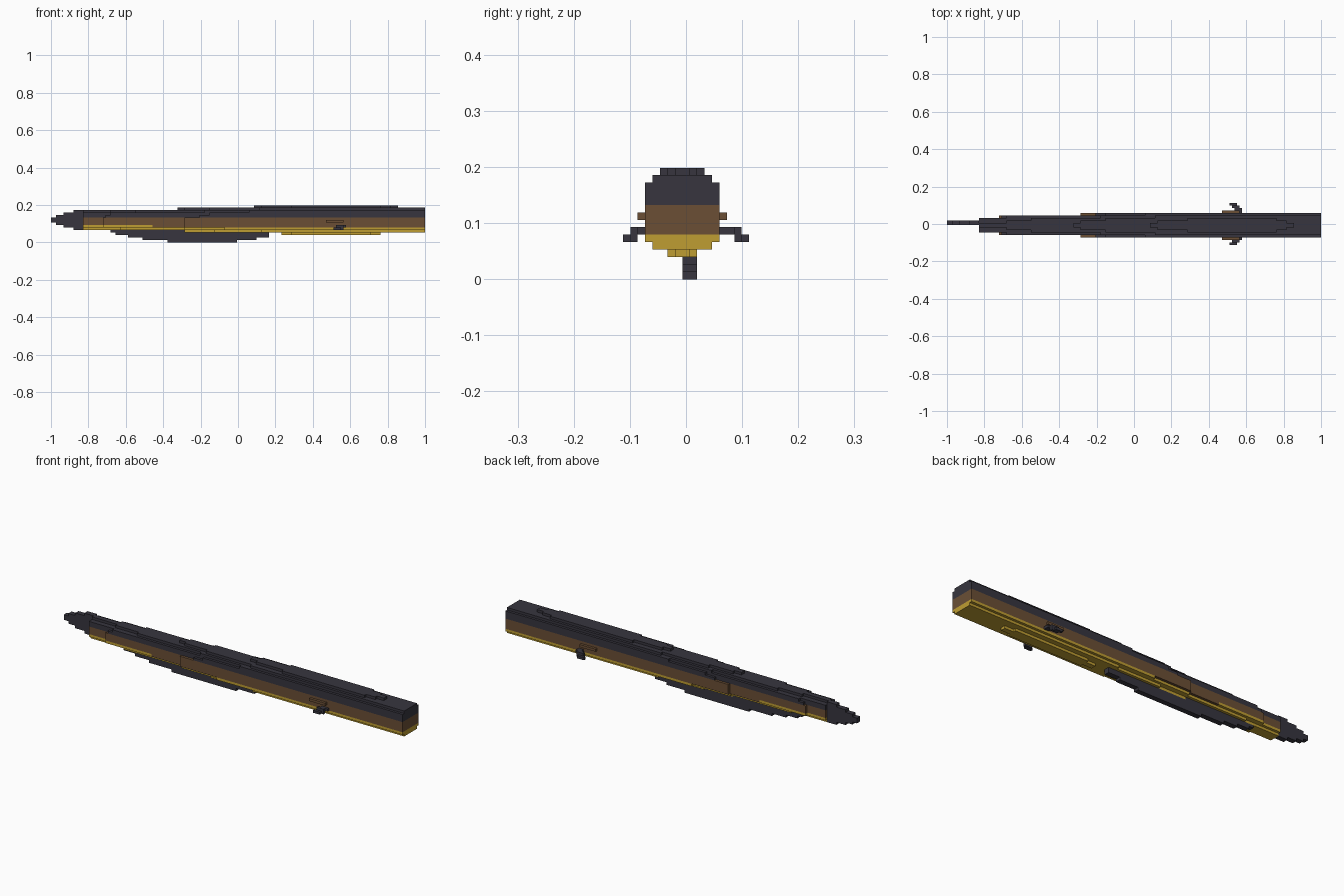
import bpy
import bmesh

cube = bpy.data.objects.get("Cube")
if cube:
    bpy.data.objects.remove(cube, do_unlink=True)

U = 2 / 151  # block size: the body is 151 x 17 x 15 blocks


def material(name, rgb):
    m = bpy.data.materials.new(name)
    m.use_nodes = True
    m.diffuse_color = (*rgb, 1)
    bsdf = next(n for n in m.node_tree.nodes if n.type == 'BSDF_PRINCIPLED')
    bsdf.inputs["Base Color"].default_value = (*rgb, 1)
    bsdf.inputs["Roughness"].default_value = 0.9
    return m


DARK = material("charcoal", (0.038, 0.036, 0.049))
BROWN = material("brown", (0.147, 0.078, 0.036))
YELLOW = material("mustard", (0.52, 0.34, 0.032))

cells = {}   # (i, j, k) -> part name
parts = {}   # part name -> material


def fill(part, mat, k, *runs):
    """Fill row k with blocks; each run is (i start, i end, first j, last j)."""
    parts[part] = mat
    for i0, i1, j0, j1 in runs:
        for i in range(i0, i1):
            for j in range(j0, j1 + 1):
                cells.setdefault((i, j, k), part)


def widen(part, mat, k, end, *steps):
    """A row that gets wider towards +x; each step is (i start, half width)."""
    fill(part, mat, k, *[(i, end, 8 - h, 7 + h) for i, h in steps])


# Dark back, with stepped ridges on top
widen("back", DARK, 10, 151, (13, 3), (22, 4), (60, 5))
widen("back", DARK, 11, 151, (13, 3), (24, 4), (64, 5))
widen("back", DARK, 12, 151, (13, 1), (24, 2), (34, 3), (62, 4), (80, 5))
widen("back", DARK, 13, 151, (51, 1), (54, 2), (64, 3), (84, 4))
fill("back", DARK, 14, (82, 140, 7, 8), (85, 137, 6, 9), (97, 133, 5, 10))

# Mustard belly
widen("belly", YELLOW, 6, 41, (13, 3), (21, 4))
widen("belly", YELLOW, 5, 151, (13, 2), (28, 3), (54, 4), (70, 5))
widen("belly", YELLOW, 4, 151, (54, 2), (66, 3), (85, 4))
fill("belly", YELLOW, 3, (93, 133, 7, 8), (97, 129, 6, 9))

# Brown flanks, with a gill bump on each side
for k in range(6, 10):
    widen("flanks", BROWN, k, 151, (13, 3), (21, 4), (54, 5))
for j in (2, 13):
    fill("gills", BROWN, 8, (111, 118, j, j))

# Tail fin: a thin tapered blade
for n, start in enumerate((0, 2, 5, 9)):
    for k in range(8 - n, 10 + n):
        fill("tail_fin", DARK, k, (start, 13, 8, 9))

# Keel fin below the belly
for k, (i0, i1) in enumerate(((47, 75), (37, 83), (31, 88), (26, 88), (24, 54))):
    fill("keel_fin", DARK, k, (i0, i1, 8, 9))

# Small hooked side fins
fill("front_side_fin", DARK, 6, (116, 119, 2, 2), (115, 118, 1, 1))
fill("front_side_fin", DARK, 5, (114, 117, 0, 0), (115, 118, 1, 1))
fill("back_side_fin", DARK, 6, (117, 119, 13, 13), (116, 119, 14, 14), (115, 118, 15, 15))
fill("back_side_fin", DARK, 5, (115, 118, 15, 15), (114, 117, 16, 16))


def place(i, j, k):
    return (i * U - 1, (j - 8.5) * U, k * U)


def build(part, mat):
    """Skin the exposed block sides, joined into long strips along x."""
    bm = bmesh.new()

    def quad(corners, flip):
        verts = [bm.verts.new(place(*c)) for c in corners]
        bm.faces.new(verts[::-1] if flip else verts)

    own = sorted(c for c, p in cells.items() if p == part)
    for dj, dk in ((1, 0), (-1, 0), (0, 1), (0, -1)):
        open_side = {(i, j, k) for i, j, k in own if (i, j + dj, k + dk) not in cells}
        for i, j, k in open_side:
            if (i - 1, j, k) in open_side:
                continue
            e = i
            while (e, j, k) in open_side:
                e += 1
            if dj:
                y = j + (dj > 0)
                quad([(i, y, k), (e, y, k), (e, y, k + 1), (i, y, k + 1)], dj > 0)
            else:
                z = k + (dk > 0)
                quad([(i, j, z), (e, j, z), (e, j + 1, z), (i, j + 1, z)], dk < 0)
    for i, j, k in own:
        for di in (1, -1):
            if (i + di, j, k) not in cells:
                x = i + (di > 0)
                quad([(x, j, k), (x, j + 1, k), (x, j + 1, k + 1), (x, j, k + 1)], di < 0)
    bmesh.ops.remove_doubles(bm, verts=bm.verts[:], dist=U * 0.01)
    mesh = bpy.data.meshes.new(part)
    bm.to_mesh(mesh)
    bm.free()
    mesh.materials.append(mat)
    bpy.context.collection.objects.link(bpy.data.objects.new(part, mesh))


for part, mat in parts.items():
    build(part, mat)
